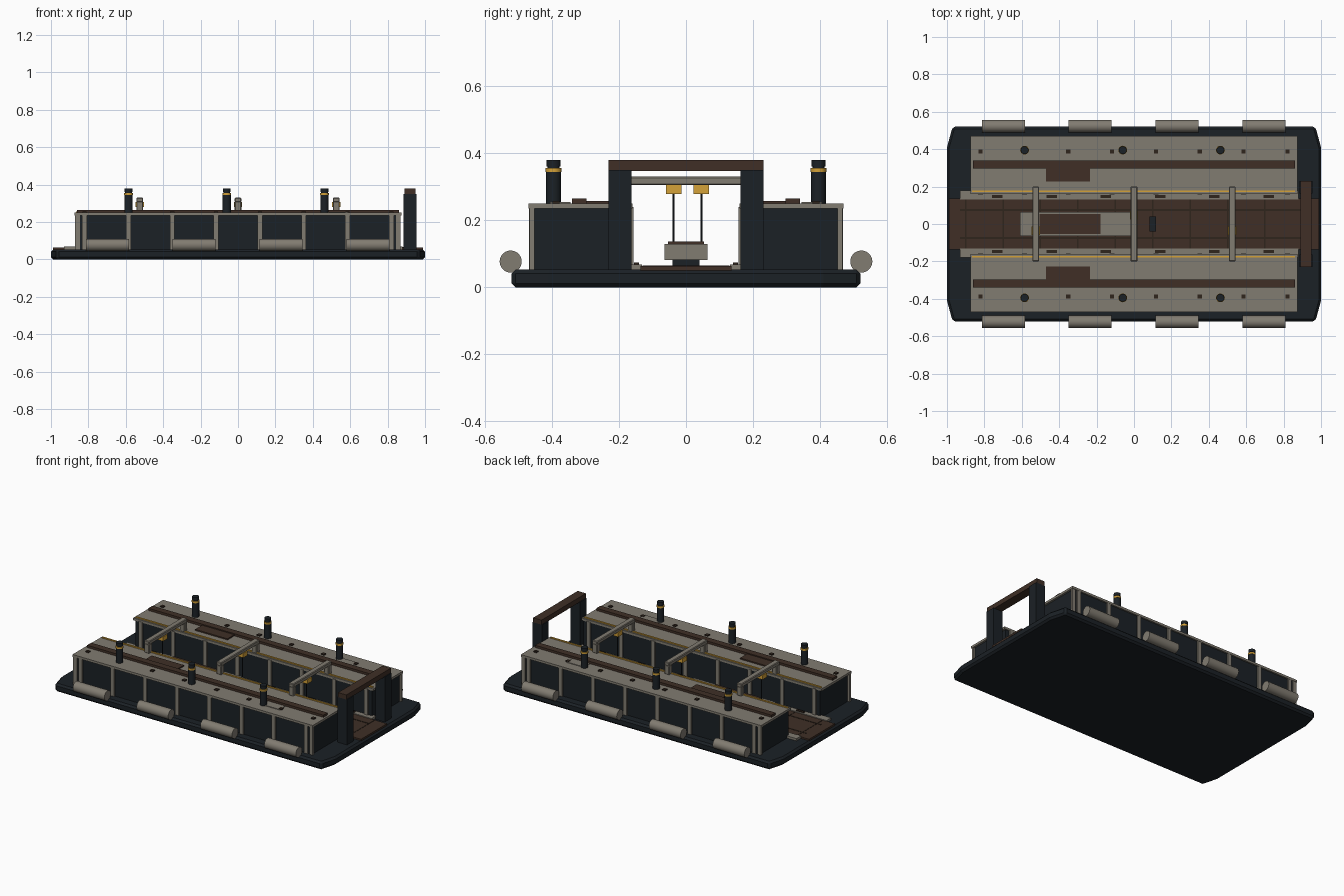
import bpy, bmesh, math

if "Cube" in bpy.data.objects:
    bpy.data.objects.remove(bpy.data.objects["Cube"])

def mat(name, c):
    m = bpy.data.materials.new(name)
    m.diffuse_color = (*c, 1)
    m.use_nodes = True
    m.node_tree.nodes["Principled BSDF"].inputs["Base Color"].default_value = m.diffuse_color
    return m

DARK = mat("dark_steel", (0.011, 0.015, 0.019))
GREY = mat("weathered_grey", (0.22, 0.20, 0.165))
BROWN = mat("brown_timber", (0.05, 0.028, 0.019))
SEAM = mat("dark_timber", (0.028, 0.018, 0.012))
GOLD = mat("yellow_paint", (0.66, 0.36, 0.04))

def finish(name, bm, m, bevel=0):
    me = bpy.data.meshes.new(name)
    bm.to_mesh(me)
    bm.free()
    me.materials.append(m)
    ob = bpy.data.objects.new(name, me)
    bpy.context.collection.objects.link(ob)
    if bevel:
        b = ob.modifiers.new("bevel", 'BEVEL')
        b.width, b.segments = bevel, 1
    return ob

def box(name, x0, x1, y0, y1, z0, z1, m, bevel=0):
    bm = bmesh.new()
    bmesh.ops.create_cube(bm, size=1)
    for v in bm.verts:
        v.co.x = x1 if v.co.x > 0 else x0
        v.co.y = y1 if v.co.y > 0 else y0
        v.co.z = z1 if v.co.z > 0 else z0
    bmesh.ops.recalc_face_normals(bm, faces=bm.faces)
    return finish(name, bm, m, bevel)

def sides(name, x0, x1, y0, y1, z0, z1, m, bevel=0):
    """Box on the +y side and its mirror on the -y side."""
    box(name + "_back", x0, x1, y0, y1, z0, z1, m, bevel)
    box(name + "_front", x0, x1, -y1, -y0, z0, z1, m, bevel)

def cyl(name, loc, r, length, m, axis='Z', n=24, bevel=0):
    bpy.ops.mesh.primitive_cylinder_add(
        vertices=n, radius=r, depth=length, location=loc,
        rotation=(0, math.pi / 2 if axis == 'X' else 0, 0))
    ob = bpy.context.object
    ob.name = name
    ob.data.materials.append(m)
    bpy.ops.object.shade_smooth_by_angle()
    if bevel:
        b = ob.modifiers.new("bevel", 'BEVEL')
        b.width, b.segments = bevel, 2
    return ob

# Pontoon hull with clipped corners
quarter = [(1, 0.41), (0.97, 0.52)]
outline = ([(x, -y) for x, y in quarter[::-1]] + quarter +
           [(-x, y) for x, y in quarter[::-1]] + [(-x, -y) for x, y in quarter])
bm = bmesh.new()
f = bm.faces.new([bm.verts.new((x, y, 0)) for x, y in outline])
ext = bmesh.ops.extrude_face_region(bm, geom=[f])
for v in ext['geom']:
    if isinstance(v, bmesh.types.BMVert):
        v.co.z = 0.053
bmesh.ops.recalc_face_normals(bm, faces=bm.faces)
finish("pontoon_hull", bm, DARK, 0.012)

# Timber dock floor with plank seams
box("dock_floor", -0.99, 0.99, -0.135, 0.135, 0.05, 0.063, BROWN)
sides("floor_seam", -0.93, 0.9, 0.07, 0.08, 0.06, 0.065, SEAM)
for i in range(10):
    x = -0.9 + 0.2 * i
    box("plank_seam", x - 0.004, x + 0.004, -0.13, 0.13, 0.06, 0.0645, SEAM)

# Side walls, decks and lengthwise trim
sides("wing_wall", -0.86, 0.86, 0.165, 0.46, 0.05, 0.236, DARK)
sides("wing_deck", -0.875, 0.873, 0.16, 0.47, 0.235, 0.25, GREY)
sides("inner_ledge", -0.93, 0.88, 0.132, 0.18, 0.05, 0.068, GREY)
sides("safety_line", -0.865, 0.86, 0.17, 0.18, 0.248, 0.256, GOLD)
sides("deck_walkway", -0.86, 0.86, 0.297, 0.34, 0.248, 0.265, BROWN)
sides("deck_hatch", -0.47, -0.235, 0.226, 0.30, 0.248, 0.258, BROWN)
sides("deck_plate", 0.46, 0.585, 0.345, 0.405, 0.248, 0.254, GREY)
for i in range(6):
    x = -0.73 + 0.29 * i
    sides("ledge_cleat", x - 0.028, x + 0.028, 0.14, 0.155, 0.066, 0.074, SEAM)

# Wall ribs, each with a small deck fitting above
for i in range(8):
    x = -0.82 + 0.2343 * i
    sides("outer_rib", x - 0.013, x + 0.013, 0.455, 0.469, 0.053, 0.24, GREY)
    sides("inner_rib", x - 0.013, x + 0.013, 0.157, 0.17, 0.066, 0.24, GREY)
    sides("deck_fitting", x - 0.011, x + 0.011, 0.377, 0.399, 0.248, 0.257, SEAM)
sides("corner_rib_left", -0.872, -0.846, 0.452, 0.467, 0.053, 0.24, GREY)
sides("corner_rib_right", 0.846, 0.87, 0.452, 0.467, 0.053, 0.24, GREY)

for s in (-1, 1):
    # Fenders along the hull
    for x in (-0.698, -0.234, 0.23, 0.695):
        cyl("fender", (x, s * 0.523, 0.077), 0.033, 0.23, GREY, 'X')
    # Vent posts with yellow bands
    for x in (-0.585, -0.06, 0.462):
        cyl("vent_post", (x, s * 0.395, 0.295), 0.022, 0.10, DARK, n=16)
        cyl("vent_neck", (x, s * 0.395, 0.355), 0.018, 0.04, DARK, n=16)
        cyl("vent_band", (x, s * 0.395, 0.35), 0.0235, 0.011, GOLD, n=16)
        cyl("vent_cap", (x, s * 0.395, 0.37), 0.021, 0.02, DARK, n=16)

# Cross beams with a trolley and hoist cable each
for x, ty in ((-0.525, -0.037), (0, 0.046), (0.525, -0.037)):
    box("cross_beam", x - 0.018, x + 0.018, -0.2, 0.2, 0.305, 0.33, GREY, 0.004)
    sides("beam_leg", x - 0.018, x + 0.018, 0.168, 0.2, 0.248, 0.31, GREY, 0.004)
    box("hoist_trolley", x - 0.022, x + 0.022, ty - 0.023, ty + 0.023,
        0.279, 0.307, GOLD)
    cyl("hoist_cable", (x, ty, 0.21), 0.003, 0.145, DARK, n=8)

# Cradle load on keel blocks
for x in (-0.5, -0.3, -0.1, 0.1):
    box("keel_block", x - 0.018, x + 0.018, -0.04, 0.04, 0.06, 0.083, DARK)
box("cradle_load", -0.61, -0.015, -0.064, 0.064, 0.082, 0.13, GREY)
box("load_cover", -0.505, -0.18, -0.054, 0.054, 0.128, 0.137, BROWN)

# End portal
sides("portal_post", 0.885, 0.955, 0.163, 0.231, 0.05, 0.35, DARK)
box("portal_beam", 0.89, 0.95, -0.231, 0.231, 0.347, 0.38, BROWN)
